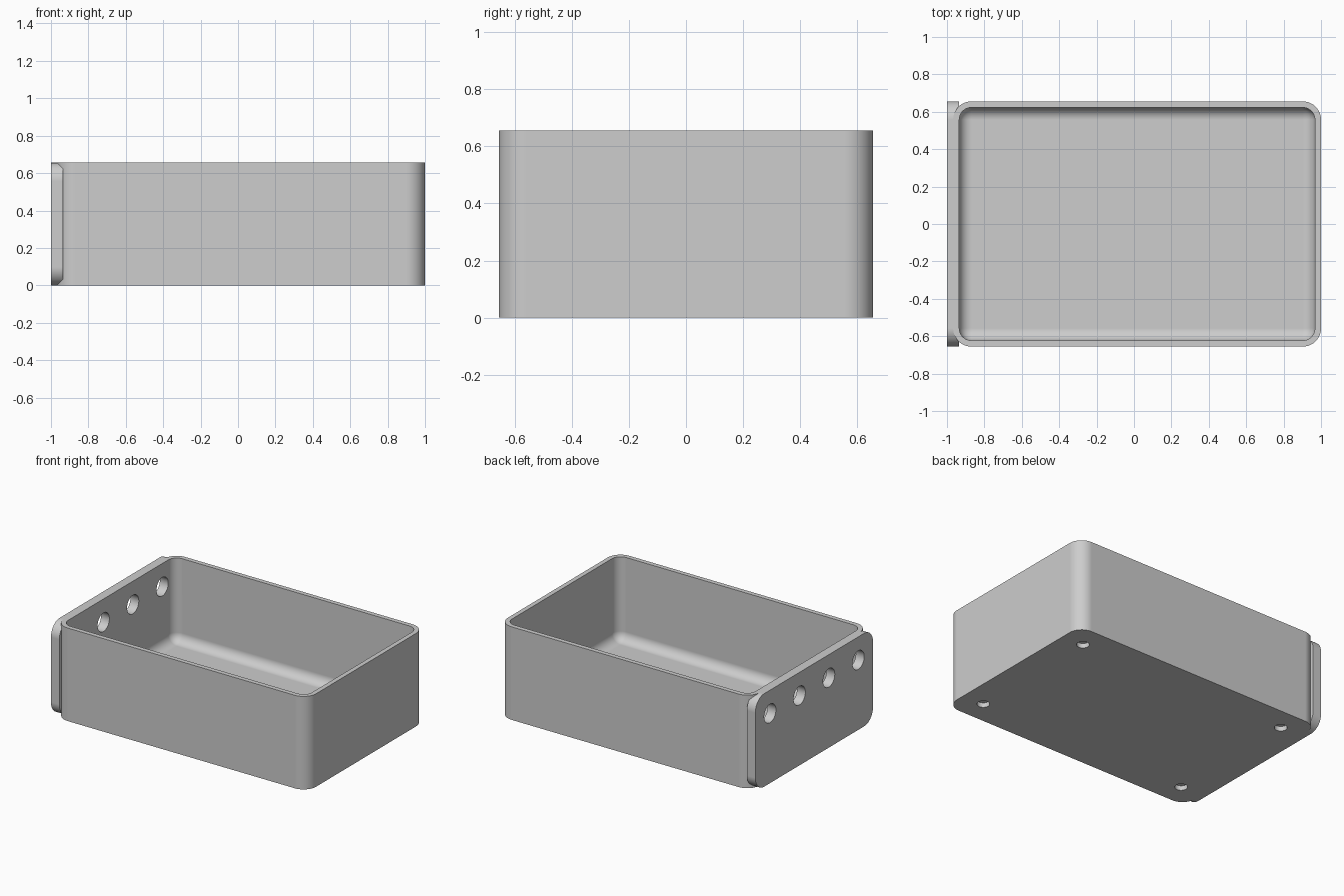
import bpy, bmesh
from mathutils import Matrix, Vector

U = 2 / 61  # one design unit

if "Cube" in bpy.data.objects:
    bpy.data.objects.remove(bpy.data.objects["Cube"], do_unlink=True)

grey = bpy.data.materials.new("plain_grey")
grey.use_nodes = True
grey.diffuse_color = (0.61, 0.61, 0.61, 1)
for node in grey.node_tree.nodes:
    if node.type == 'BSDF_PRINCIPLED':
        node.inputs["Base Color"].default_value = grey.diffuse_color


def add_object(name, bm):
    bmesh.ops.scale(bm, vec=(U, U, U), verts=bm.verts)
    bmesh.ops.recalc_face_normals(bm, faces=bm.faces)
    mesh = bpy.data.meshes.new(name)
    bm.to_mesh(mesh)
    bm.free()
    mesh.materials.append(grey)
    obj = bpy.data.objects.new(name, mesh)
    bpy.context.collection.objects.link(obj)
    return obj


def rounded_block(name, low, high, radius, pick):
    """Box between two corners, rounding the edges chosen by pick(direction, middle)."""
    low, high = Vector(low), Vector(high)
    bm = bmesh.new()
    bmesh.ops.create_cube(bm, size=1)
    bmesh.ops.scale(bm, vec=high - low, verts=bm.verts)
    bmesh.ops.translate(bm, vec=(low + high) / 2, verts=bm.verts)
    edges = []
    for e in bm.edges:
        a, b = e.verts[0].co, e.verts[1].co
        if pick((b - a).normalized(), (a + b) / 2):
            edges.append(e)
    bmesh.ops.bevel(bm, geom=edges, offset=radius, offset_type='OFFSET',
                    segments=10, profile=0.5, affect='EDGES', clamp_overlap=True)
    return add_object(name, bm)


def cylinders(name, centres, radius, depth, axis):
    bm = bmesh.new()
    for c in centres:
        turn = Matrix.Rotation(1.5708, 4, 'Y') if axis == 'X' else Matrix()
        bmesh.ops.create_cone(bm, cap_ends=True, segments=32, radius1=radius, radius2=radius,
                              depth=depth, matrix=Matrix.Translation(c) @ turn)
    return add_object(name, bm)


def combine(target, tool, operation):
    mod = target.modifiers.new("combine", 'BOOLEAN')
    mod.operation, mod.object, mod.solver = operation, tool, 'EXACT'
    bpy.context.view_layer.objects.active = target
    bpy.ops.object.modifier_apply(modifier=mod.name)
    bpy.data.objects.remove(tool, do_unlink=True)


# Outer shell and the rounded end plate
tray = rounded_block("open_box", (-29.5, -20, 0), (30.5, 20, 20), 3,
                     lambda d, m: abs(d.z) > 0.9)
plate = rounded_block("end_plate", (-30.5, -20, 0), (-28.5, 20, 20), 3,
                      lambda d, m: abs(d.x) > 0.9)
combine(tray, plate, 'UNION')

# Cavity with rounded corners and floor fillet
cavity = rounded_block("cavity_cutter", (-28.5, -19, 2), (29.5, 19, 26), 2,
                       lambda d, m: abs(d.z) > 0.9 or m.z < 4)
combine(tray, cavity, 'DIFFERENCE')

# Row of holes through the end plate
side_holes = cylinders("side_hole_cutter", [(-29.5, y, 15) for y in (-15, -5, 5, 15)], 2, 6, 'X')
combine(tray, side_holes, 'DIFFERENCE')

# Shallow blind holes in the underside
foot_holes = cylinders("foot_hole_cutter",
                       [(0.5 + sx * 25, sy * 15, 0) for sx in (-1, 1) for sy in (-1, 1)],
                       1.25, 2, 'Z')
combine(tray, foot_holes, 'DIFFERENCE')

# Smooth rounded corners, crisp flat faces
bpy.ops.object.select_all(action='DESELECT')
tray.select_set(True)
bpy.context.view_layer.objects.active = tray
bpy.ops.object.shade_smooth_by_angle(angle=0.52)
normals = tray.modifiers.new("clean_shading", 'WEIGHTED_NORMAL')
normals.keep_sharp = True
